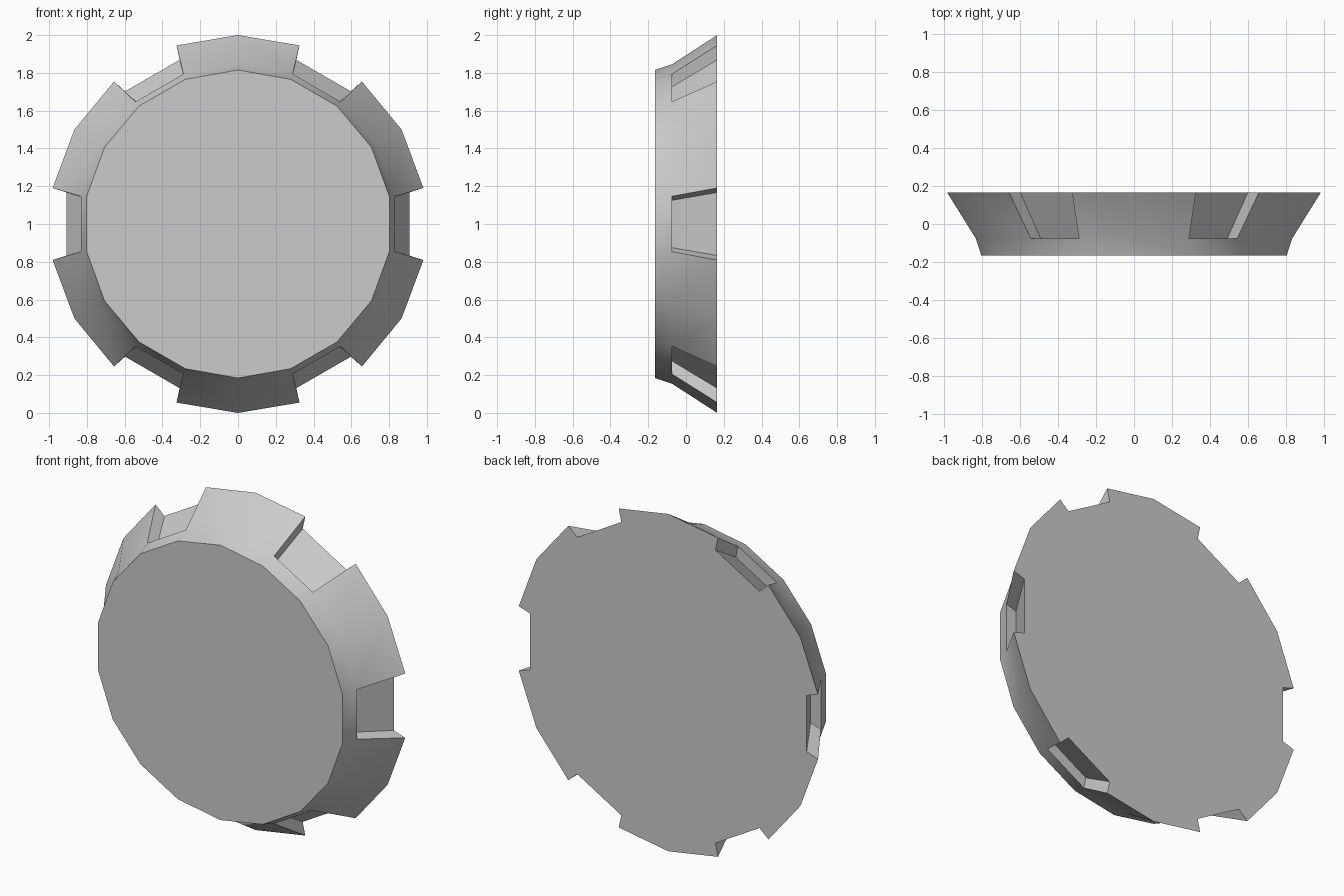
import bpy, bmesh
from math import radians, cos, sin

if "Cube" in bpy.data.objects:
    bpy.data.objects.remove(bpy.data.objects["Cube"])

Y_FRONT, Y_MID, Y_BACK = -0.165, -0.075, 0.165
CENTRE_Z = 1.0

grey = bpy.data.materials.new("plain grey")
grey.diffuse_color = (0.6, 0.6, 0.6, 1)
grey.use_nodes = True
grey.node_tree.nodes["Principled BSDF"].inputs["Base Color"].default_value = grey.diffuse_color

bm = bmesh.new()


def polar(r, deg, y):
    a = radians(deg)
    return bm.verts.new((r * cos(a), y, CENTRE_Z + r * sin(a)))


def notch_point(depth, side, deg, y):
    # point on a flat notch floor facing the direction deg
    a = radians(deg)
    return bm.verts.new((depth * cos(a) - side * sin(a), y,
                         CENTRE_Z + depth * sin(a) + side * cos(a)))


# front rim and middle ring, 18 sides
front = [polar(0.815, 10 + 20 * i, Y_FRONT) for i in range(18)]
mid = [polar(0.845, 10 + 20 * i, Y_MID) for i in range(18)]
for i in range(18):
    j = (i + 1) % 18
    bm.faces.new((front[i], front[j], mid[j], mid[i]))
bm.faces.new(front)

# flared lobes: two facets each
lobes = [[polar(1.0, 60 * k + d, Y_BACK) for d in (11, 30, 49)] for k in range(6)]
for k, lobe in enumerate(lobes):
    m = mid[3 * k:3 * k + 3]
    for i in range(2):
        bm.faces.new((m[i], m[i + 1], lobe[i + 1], lobe[i]))

# sunken notches between the lobes
outline = []
for k in range(6):
    deg = 60 * k
    f0, f1 = [notch_point(0.765, s * 0.125, deg, Y_MID) for s in (-1, 1)]
    b0, b1 = [notch_point(0.907, s * 0.167, deg, Y_BACK) for s in (-1, 1)]
    m0, m1 = mid[3 * k - 1], mid[3 * k]
    l0, l1 = lobes[k - 1][2], lobes[k][0]
    bm.faces.new((f0, f1, b1, b0))   # floor
    bm.faces.new((m0, m1, f1, f0))   # end wall
    bm.faces.new((m0, f0, b0, l0))   # side walls
    bm.faces.new((m1, l1, b1, f1))
    outline += [b0, b1] + lobes[k]

# flat back
bm.faces.new(outline)
bmesh.ops.recalc_face_normals(bm, faces=bm.faces)

mesh = bpy.data.meshes.new("notched_cap")
bm.to_mesh(mesh)
bm.free()
mesh.materials.append(grey)
cap = bpy.data.objects.new("notched_cap", mesh)
bpy.context.collection.objects.link(cap)
bpy.context.view_layer.objects.active = cap
cap.select_set(True)
bpy.ops.object.shade_smooth_by_angle(angle=radians(30))
